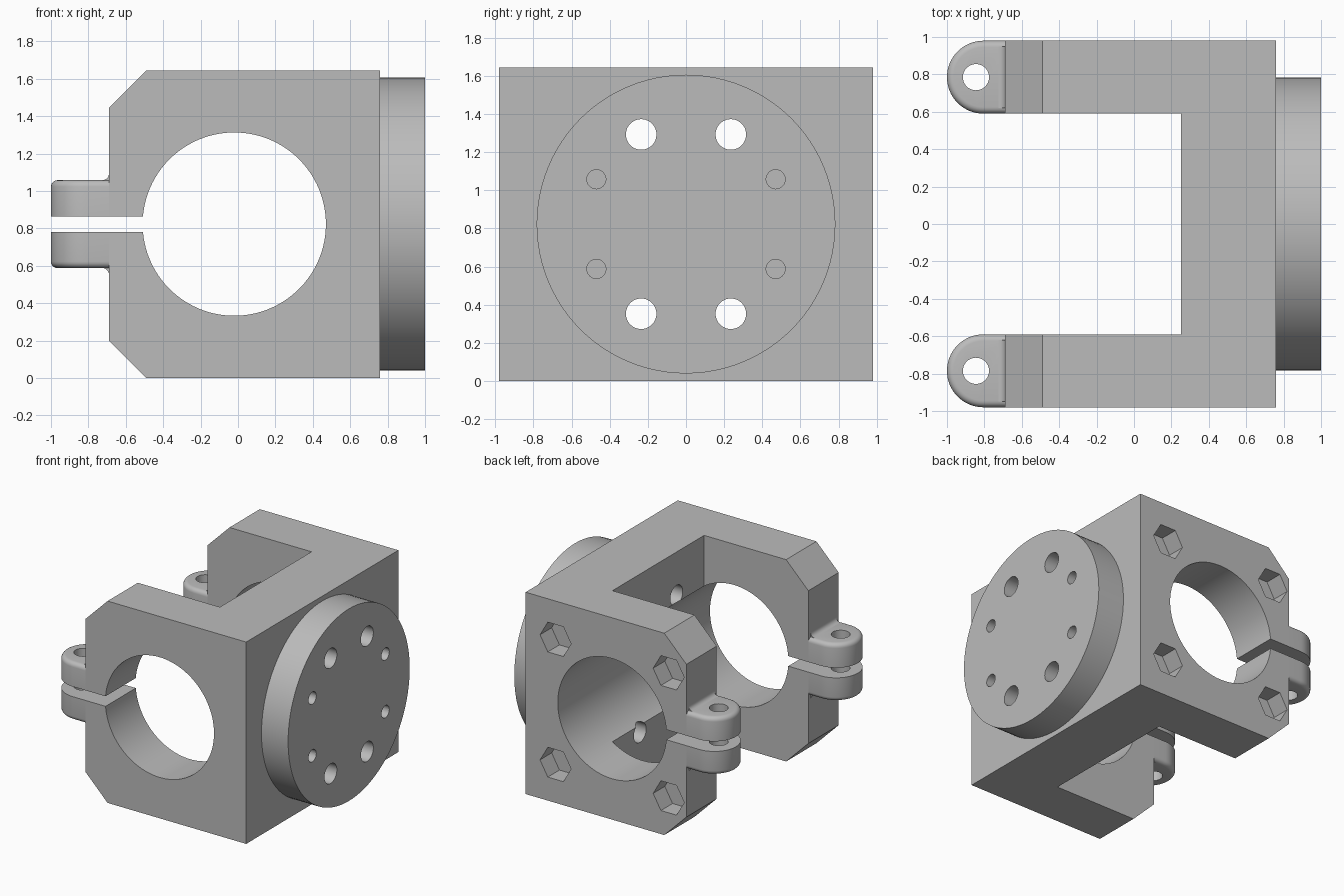
import bpy, bmesh
from math import sin, cos, pi, asin, radians
from mathutils import Vector

if "Cube" in bpy.data.objects:
    bpy.data.objects.remove(bpy.data.objects["Cube"])

grey = bpy.data.materials.new("machined_grey")
grey.use_nodes = True
grey.diffuse_color = (0.5, 0.5, 0.5, 1)
grey.node_tree.nodes["Principled BSDF"].inputs["Base Color"].default_value = (0.5, 0.5, 0.5, 1)

MID = 0.823          # height of the bore axis
BORE_X, BORE_R = -0.02, 0.49
FRONT, BACK = -0.69, 0.76
ARM_IN, ARM_OUT = 0.59, 0.98
ARM_MID = (ARM_IN + ARM_OUT) / 2
GAP = 0.041          # half of the clamp slot


def arc(cx, cy, r, a0, a1, n):
    return [(cx + r * cos(a0 + (a1 - a0) * i / n), cy + r * sin(a0 + (a1 - a0) * i / n))
            for i in range(n + 1)]


def circle(cx, cy, r, n=48, turn=0):
    return arc(cx, cy, r, turn, turn + 2 * pi, n)[:-1]


def prism(name, points, axis, lo, hi, round_edges=None):
    """Extrude a 2D outline along an axis, optionally rounding selected edges."""
    place = {"x": lambda a, b, t: (t, a, b),
             "y": lambda a, b, t: (a, t, b),
             "z": lambda a, b, t: (a, b, t)}[axis]
    bm = bmesh.new()
    face = bm.faces.new([bm.verts.new(place(a, b, lo)) for a, b in points])
    moved = bmesh.ops.extrude_face_region(bm, geom=[face], use_keep_orig=True)["geom"]
    offset = Vector(place(0, 0, hi - lo))
    bmesh.ops.translate(bm, vec=offset, verts=[g for g in moved if isinstance(g, bmesh.types.BMVert)])
    bmesh.ops.recalc_face_normals(bm, faces=bm.faces)
    if round_edges:
        bmesh.ops.bevel(bm, geom=[e for e in bm.edges if round_edges(e)], offset=0.035,
                        offset_type="OFFSET", segments=5, profile=0.5, affect="EDGES")
    mesh = bpy.data.meshes.new(name)
    bm.to_mesh(mesh)
    bm.free()
    mesh.materials.append(grey)
    obj = bpy.data.objects.new(name, mesh)
    bpy.context.collection.objects.link(obj)
    return obj


def activate(obj):
    bpy.ops.object.select_all(action="DESELECT")
    obj.select_set(True)
    bpy.context.view_layer.objects.active = obj


def cut(obj, cutters):
    activate(obj)
    for c in cutters:
        mod = obj.modifiers.new("cut", "BOOLEAN")
        mod.operation, mod.solver, mod.object = "DIFFERENCE", "EXACT", c
        bpy.ops.object.modifier_apply(modifier=mod.name)
        bpy.data.objects.remove(c)


def smooth(obj):
    activate(obj)
    bpy.ops.object.shade_smooth_by_angle(angle=radians(30))


def bolt_holes():
    return [prism("hole_cutter", circle(sy * 0.235, MID + sz * 0.47, 0.08), "x", 0, 1.2)
            for sy in (-1, 1) for sz in (-1, 1)]


# Clamp body: chamfered outline with the bore and slot in one profile
a = asin(GAP / BORE_R)
outline = [(FRONT, MID + GAP), (FRONT, 1.445), (-0.49, 1.645), (BACK, 1.645),
           (BACK, 0), (-0.49, 0), (FRONT, 0.2), (FRONT, MID - GAP)]
outline += arc(BORE_X, MID, BORE_R, pi + a, 3 * pi - a, 96)
body = prism("clamp_body", outline, "y", -ARM_OUT, ARM_OUT)

# Space between the arms, bolt holes and hexagonal nut pockets in the back face
opening = [(-1.2, -ARM_IN), (0.25, -ARM_IN), (0.25, ARM_IN), (-1.2, ARM_IN)]
cutters = [prism("opening_cutter", opening, "z", -0.5, 2.2)] + bolt_holes()
cutters += [prism("pocket_cutter", circle(BORE_X + sx * 0.51, MID + sz * 0.51, 0.14, 6),
                  "y", ARM_OUT - 0.15, 1.2) for sx in (-1, 1) for sz in (-1, 1)]
cut(body, cutters)
smooth(body)

# Round mounting flange with bolt and pin holes
flange = prism("mounting_flange", circle(0, MID, 0.783, 96), "x", BACK, 1.0)
pins = [prism("pin_cutter", circle(sy * 0.47, MID + sz * 0.235, 0.05, 32), "x", 0.5, 1.2)
        for sy in (-1, 1) for sz in (-1, 1)]
cut(flange, bolt_holes() + pins)
smooth(flange)

# Clamp ears: rounded lugs with a screw hole and a fillet against the body
EAR_R = ARM_OUT - ARM_MID
EAR_TOP = 0.235
for side, sy in (("right", -1), ("left", 1)):
    for level, sz in (("lower", -1), ("upper", 1)):
        yc = sy * ARM_MID
        z_in, z_out = MID + sz * GAP, MID + sz * EAR_TOP
        lug = [(FRONT, yc + EAR_R)] + arc(-1 + EAR_R, yc, EAR_R, pi / 2, 3 * pi / 2, 32)
        lug.append((FRONT, yc - EAR_R))

        def outer_rim(e):
            on_top = all(abs(v.co.z - z_out) < 1e-4 for v in e.verts)
            at_body = all(abs(v.co.x - FRONT) < 1e-4 for v in e.verts)
            return on_top and not at_body

        ear = prism(f"{level}_{side}_ear", lug, "z", z_in, z_out, outer_rim)
        cut(ear, [prism("screw_cutter", circle(-0.845, yc, 0.07, 40), "z", 0.3, 1.4)])
        smooth(ear)

        f = 0.035
        curve = arc(FRONT - f, EAR_TOP + f, f, -pi / 2, 0, 6)
        curve += [(FRONT, EAR_TOP - 0.01), (FRONT - f, EAR_TOP - 0.01)]
        fillet = prism(f"{level}_{side}_ear_fillet", [(x, MID + sz * z) for x, z in curve],
                       "y", yc - EAR_R + 0.03, yc + EAR_R - 0.03)
        smooth(fillet)
